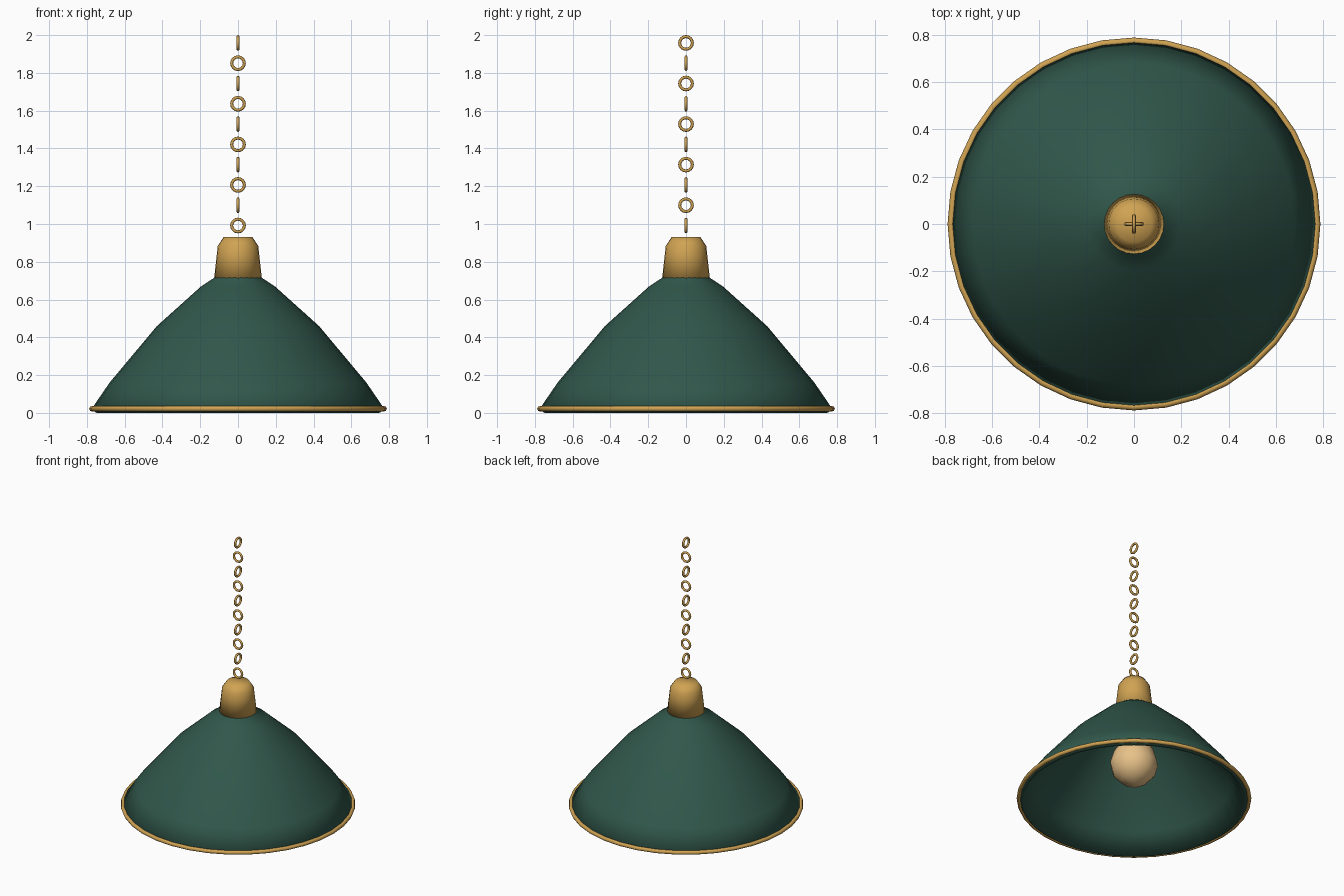
import bpy
from math import cos, sin, pi, radians

old = bpy.data.objects.get("Cube")
if old:
    bpy.data.objects.remove(old, do_unlink=True)


def material(name, rgb):
    m = bpy.data.materials.new(name)
    m.use_nodes = True
    m.diffuse_color = (*rgb, 1)
    m.node_tree.nodes["Principled BSDF"].inputs["Base Color"].default_value = (*rgb, 1)
    return m


green = material("deep green enamel", (0.03, 0.095, 0.07))
brass = material("brass", (0.63, 0.365, 0.085))
warm = material("warm glass", (0.82, 0.55, 0.255))


def finish(obj, name, mat):
    obj.name = name
    obj.data.materials.append(mat)
    bpy.ops.object.select_all(action="DESELECT")
    obj.select_set(True)
    bpy.context.view_layer.objects.active = obj
    bpy.ops.object.shade_smooth_by_angle(angle=radians(180))


def lathe(name, profile, steps, mat, closed=False):
    """Spin a radius/height profile about z; open profiles get end caps."""
    n = len(profile)
    verts = [(r * cos(2 * pi * i / steps), r * sin(2 * pi * i / steps), z)
             for i in range(steps) for r, z in profile]
    faces = [(i * n + j, (i + 1) % steps * n + j,
              (i + 1) % steps * n + (j + 1) % n, i * n + (j + 1) % n)
             for i in range(steps) for j in range(n if closed else n - 1)]
    if not closed:
        faces.append([i * n for i in reversed(range(steps))])
        faces.append([i * n + n - 1 for i in range(steps)])
    mesh = bpy.data.meshes.new(name)
    mesh.from_pydata(verts, [], faces)
    obj = bpy.data.objects.new(name, mesh)
    bpy.context.collection.objects.link(obj)
    finish(obj, name, mat)


def ring(name, major, minor, sides, z, rotation=(0, 0, 0)):
    bpy.ops.mesh.primitive_torus_add(major_radius=major, minor_radius=minor,
                                     major_segments=sides, minor_segments=8,
                                     location=(0, 0, z), rotation=rotation)
    finish(bpy.context.object, name, brass)


# Flared shade with a thick wall; its inner lip hangs just below the rim
outer = [(0.775, 0.021), (0.68, 0.16), (0.43, 0.459), (0.195, 0.67),
         (0.12, 0.719), (0.1, 0.78)]
inner = [(r - 0.026, z - 0.021) for r, z in reversed(outer)]
lathe("shade", outer + inner, 36, green, closed=True)

# Rolled rim
ring("shade_rim", 0.7735, 0.0145, 36, 0.022)

# Cap on the shade
lathe("cap", [(0.127, 0.706), (0.107, 0.885), (0.075, 0.932)], 24, brass)

# Bulb with a neck running up into the cap
lathe("bulb", [(0.02, 0.13), (0.09, 0.156), (0.142, 0.21), (0.162, 0.285),
               (0.138, 0.37), (0.09, 0.46), (0.055, 0.54), (0.05, 0.71)], 12, warm)

# Chain of links, each turned a quarter from the last
for i in range(10):
    ring(f"chain_link_{i + 1}", 0.0335, 0.008, 16, 0.992 + 0.1074 * i,
         (pi / 2, 0, pi / 2 * (i % 2)))
